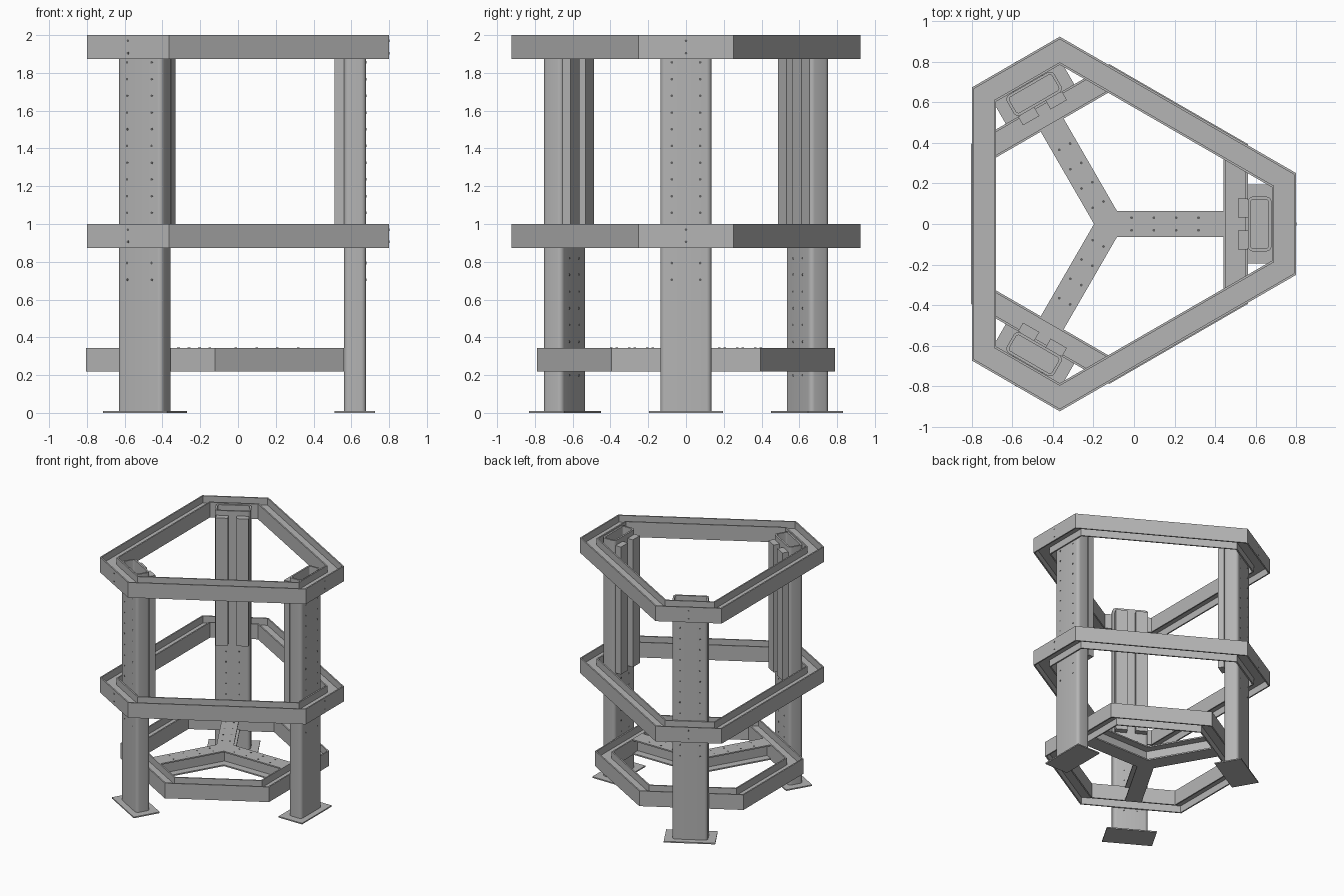
import bpy, bmesh, math
from mathutils import Matrix, Vector

cube = bpy.data.objects.get("Cube")
if cube:
    bpy.data.objects.remove(cube)


def material(name, rgb):
    m = bpy.data.materials.new(name)
    m.use_nodes = True
    m.diffuse_color = (*rgb, 1)
    m.node_tree.nodes["Principled BSDF"].inputs["Base Color"].default_value = (*rgb, 1)
    return m


steel = material("grey_steel", (0.46, 0.46, 0.46))
dark = material("dark_hole", (0.12, 0.12, 0.12))
CENTRE = Matrix.Translation((-0.122, 0, 0))


def finish(bm, name, mat, turn=0, smooth=False):
    """Turn the part about the frame axis and link it as an object."""
    bmesh.ops.recalc_face_normals(bm, faces=bm.faces)
    bm.transform(CENTRE @ Matrix.Rotation(turn, 4, "Z"))
    me = bpy.data.meshes.new(name)
    bm.to_mesh(me)
    bm.free()
    me.materials.append(mat)
    ob = bpy.data.objects.new(name, me)
    bpy.context.collection.objects.link(ob)
    if smooth:
        bpy.ops.object.select_all(action="DESELECT")
        ob.select_set(True)
        bpy.context.view_layer.objects.active = ob
        bpy.ops.object.shade_smooth_by_angle(angle=math.radians(35))
    return ob


def loft(bm, loops, closed=False):
    """Join successive vertex loops with quads."""
    rows = [[bm.verts.new(p) for p in loop] for loop in loops]
    n = len(rows[0])
    for i in range(len(rows) if closed else len(rows) - 1):
        a, b = rows[i], rows[(i + 1) % len(rows)]
        for j in range(n):
            k = (j + 1) % n
            bm.faces.new((a[j], a[k], b[k], b[j]))
    return rows


def box(bm, lo, hi):
    lo, hi = Vector(lo), Vector(hi)
    size = hi - lo
    m = Matrix.Translation((lo + hi) / 2) @ Matrix.Diagonal((*size, 1))
    bmesh.ops.create_cube(bm, size=1, matrix=m)


def h_profile(width, height, t=0.011):
    """Beam section lying on its side: upright flanges and a level web."""
    w, h = width, height / 2
    half = [(0, h), (t, h), (t, t / 2), (w - t, t / 2), (w - t, h), (w, h)]
    return half + [(u, -v) for u, v in reversed(half)]


def corner(i, even, odd):
    """Corner of a six-sided ring whose sides alternate in distance."""
    d0, d1 = (even, odd) if i % 2 == 0 else (odd, even)
    a = math.radians(60 * i)
    t = (d1 - d0 * 0.5) / math.sin(math.pi / 3)
    return (d0 * math.cos(a) - t * math.sin(a), d0 * math.sin(a) + t * math.cos(a))


def ring(name, even, odd, z):
    bm = bmesh.new()
    section = h_profile(0.12, 0.126)
    loft(bm, [[(*corner(i, even - u, odd - u), z + v) for u, v in section]
              for i in range(6)], closed=True)
    finish(bm, name, steel)


def rounded(x0, x1, half, r, z):
    """Rounded rectangle outline at height z."""
    pts = []
    cx, cy = (x0 + x1) / 2, 0
    hx = (x1 - x0) / 2
    for q, (sx, sy) in enumerate([(1, 1), (-1, 1), (-1, -1), (1, -1)]):
        for s in range(6):
            a = math.radians(90 * q + 18 * s)
            pts.append((cx + sx * (hx - r) + r * math.cos(a),
                        cy + sy * (half - r) + r * math.sin(a), z))
    return pts


def disc(bm, pos, axis):
    rot = Matrix.Rotation(math.pi / 2, 4, "Y") if axis == "X" else Matrix.Identity(4)
    bmesh.ops.create_cone(bm, cap_ends=True, segments=10, radius1=0.007, radius2=0.007,
                          depth=0.002, matrix=Matrix.Translation(pos) @ rot)


# Ring beams: two outside the columns, one inside them
ring("top_ring", 0.922, 0.678, 1.937)
ring("middle_ring", 0.922, 0.678, 0.937)
ring("bottom_ring", 0.683, 0.683, 0.281)

INNER, OUTER, HALF = 0.683, 0.800, 0.135
for k, side in enumerate(("left", "back", "front")):
    turn = math.radians(120 * k)

    # Hollow column, open at the top
    bm = bmesh.new()
    w = 0.014
    loft(bm, [rounded(INNER, OUTER, HALF, 0.026, 0.01),
              rounded(INNER, OUTER, HALF, 0.026, 1.99),
              rounded(INNER + w, OUTER - w, HALF - w, 0.014, 1.99),
              rounded(INNER + w, OUTER - w, HALF - w, 0.014, 0.01)], closed=True)
    finish(bm, side + "_column", steel, turn, smooth=True)

    # Foot plate
    bm = bmesh.new()
    box(bm, (0.632, -0.195, 0), (0.848, 0.195, 0.01))
    finish(bm, side + "_foot_plate", steel, turn)

    # Pair of guide posts on the inner face
    bm = bmesh.new()
    for s in (-1, 1):
        y0, y1 = sorted((s * 0.032, s * 0.125))
        box(bm, (0.634, y0, 0.89), (INNER, y1, 1.95))
    finish(bm, side + "_guide_posts", steel, turn)

    # Brace arm: flanges above and below an upright web
    bm = bmesh.new()
    for z in (0.219, 0.333):
        box(bm, (0.0, -0.065, z), (0.565, 0.065, z + 0.011))
    box(bm, (0.0, -0.005, 0.225), (0.565, 0.005, 0.338))
    finish(bm, side + "_brace_arm", steel, turn)

    # Bolt holes
    bm = bmesh.new()
    for s in (-1, 1):
        for i in range(14):
            disc(bm, (OUTER, s * 0.075, 0.705 + 0.0885 * i), "X")
        for i in range(8):
            disc(bm, (INNER, s * 0.05, 0.2 + 0.0885 * i), "X")
        for i in range(4):
            disc(bm, (0.11 + 0.11 * i, s * 0.031, 0.344), "Z")
    for z in (0.905, 0.97, 1.905, 1.97):
        disc(bm, (0.922, 0, z), "X")
    finish(bm, side + "_bolt_holes", dark, turn)
